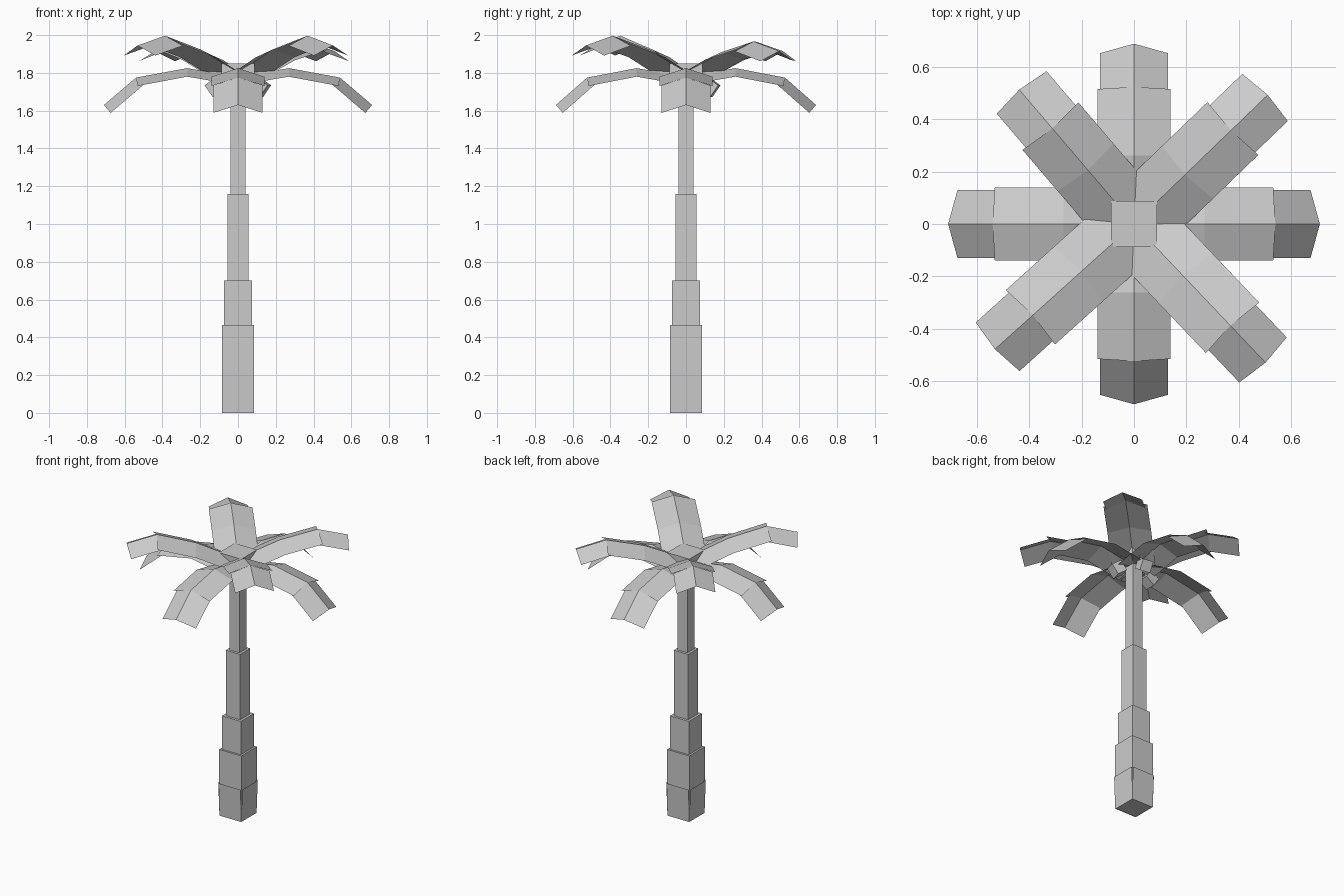
import bpy, bmesh, math
from mathutils import Matrix, Vector

if "Cube" in bpy.data.objects:
    bpy.data.objects.remove(bpy.data.objects["Cube"])

grey = bpy.data.materials.new("plain grey")
grey.diffuse_color = (0.6, 0.6, 0.6, 1)
grey.use_nodes = True
grey.node_tree.nodes["Principled BSDF"].inputs["Base Color"].default_value = grey.diffuse_color


def finish(name, bm):
    me = bpy.data.meshes.new(name)
    bm.to_mesh(me)
    bm.free()
    me.materials.append(grey)
    ob = bpy.data.objects.new(name, me)
    bpy.context.collection.objects.link(ob)
    return ob


def box(name, half, z0, z1):
    bm = bmesh.new()
    m = Matrix.Translation((0, 0, (z0 + z1) / 2)) @ Matrix.Diagonal((2 * half, 2 * half, z1 - z0, 1))
    bmesh.ops.create_cube(bm, size=1, matrix=m)
    finish(name, bm)


# Stepped trunk, narrower towards the top, and the crown cap
for i, (half, z0, z1) in enumerate([(0.082, 0, 0.23), (0.086, 0.23, 0.465), (0.073, 0.465, 0.70),
                                    (0.056, 0.70, 1.16), (0.039, 1.16, 1.80)]):
    box(f"trunk_segment_{i + 1}", half, z0, z1)
box("crown_cap", 0.087, 1.77, 1.85)

# Bark plates leaning out around the foot
for i in range(4):
    bm = bmesh.new()
    turn = Matrix.Rotation(i * math.pi / 2, 3, 'Z')
    pts = [(-0.085, -0.085, 0), (0.085, -0.085, 0), (0.085, -0.094, 0.23), (-0.085, -0.094, 0.23)]
    bm.faces.new([bm.verts.new(turn @ Vector(p)) for p in pts])
    finish(f"bark_plate_{i + 1}", bm)


# Folded fronds: ridge profile (radius, height), sides hang below the ridge
def frond(name, angle, profile, joint_half, tip_half):
    bm = bmesh.new()
    turn = Matrix.Rotation(math.radians(angle), 3, 'Z')

    def rows(points, half, drop):
        loops = []
        for k, (r, z) in enumerate(points):
            a, b = points[max(k - 1, 0)], points[min(k + 1, len(points) - 1)]
            d = Vector((b[0] - a[0], b[1] - a[1])).normalized()
            # sides are offset square to the ridge direction
            edge = (r + d.y * drop, z - d.x * drop)
            loops.append([bm.verts.new(turn @ Vector(p)) for p in
                          ((edge[0], half, edge[1]), (r, 0, z), (edge[0], -half, edge[1]))])
        for p, q in zip(loops, loops[1:]):
            for j in range(2):
                bm.faces.new((p[j], p[j + 1], q[j + 1], q[j]))

    rows(profile[:3], joint_half, 0.045)
    rows(profile[2:], tip_half, 0.055)
    finish(name, bm)


for i in range(4):
    s = 1 if i % 2 == 0 else 0.97
    low = [(0.0, 1.78), (0.27 * s, 1.825), (0.54 * s, 1.775), (0.71 * s, 1.63)]
    frond(f"low_frond_{i + 1}", i * 90, low, 0.14, 0.13)

for i, (angle, reach, lift) in enumerate([(44, 0.71, -0.03), (130.5, 0.675, -0.03),
                                          (222, 0.715, 0), (313.5, 0.73, 0)]):
    high = [(0.0, 1.80), (0.27, 1.925 + lift / 2), (reach - 0.195, 1.997 + lift), (reach, 1.945 + lift)]
    frond(f"high_frond_{i + 1}", angle, high, 0.14, 0.125)

# Small tilted cube nuts under the crown
for i, (x, y) in enumerate([(-0.125, 0.0), (0.02, 0.125), (0.115, -0.03)]):
    bm = bmesh.new()
    m = (Matrix.Translation((x, y, 1.725)) @ Matrix.Rotation(math.atan2(y, x), 4, 'Z')
         @ Matrix.Rotation(math.radians(35), 4, 'Y'))
    bmesh.ops.create_cube(bm, size=0.075, matrix=m)
    finish(f"nut_{i + 1}", bm)
